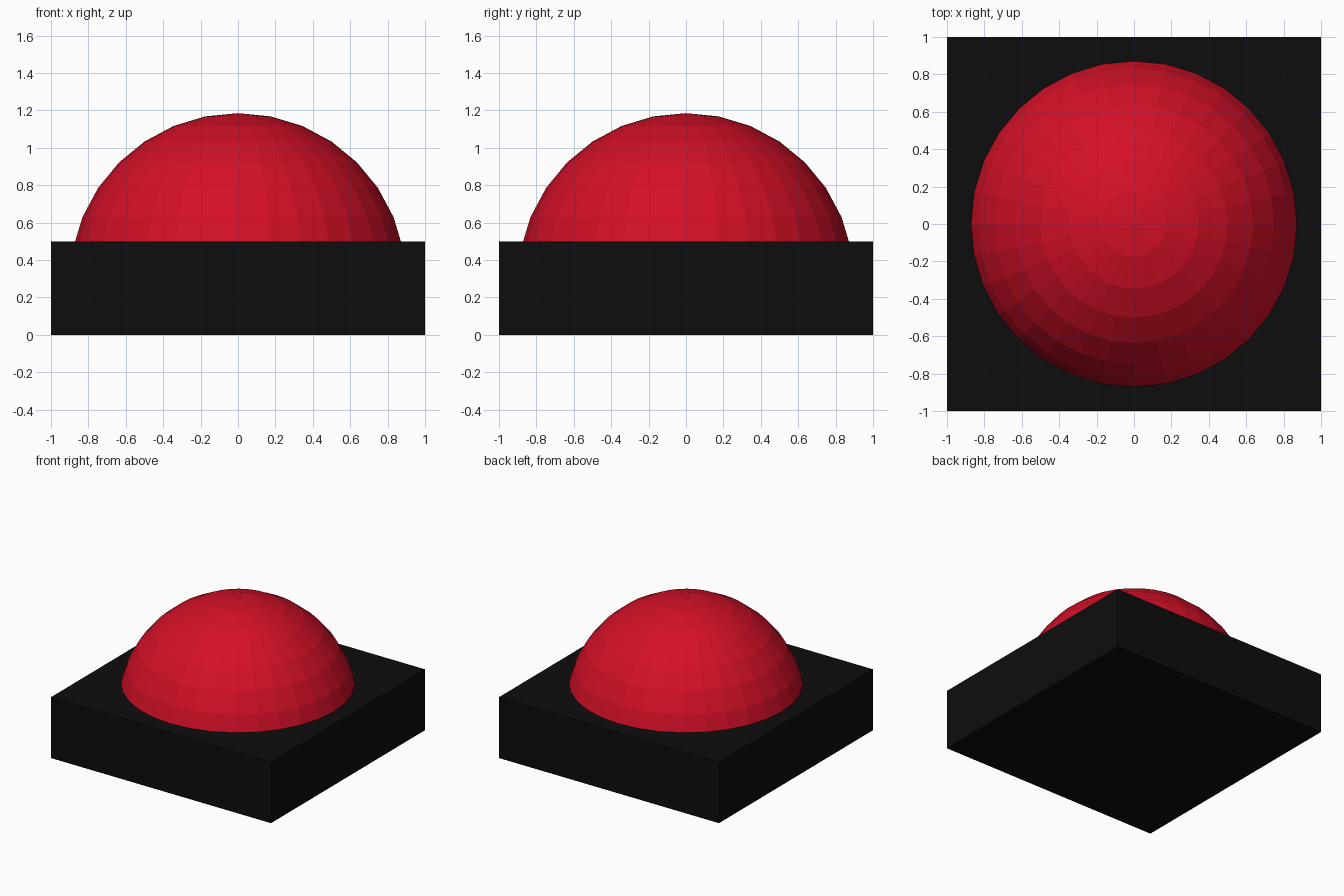
import bpy, bmesh

if "Cube" in bpy.data.objects:
    bpy.data.objects.remove(bpy.data.objects["Cube"])


def paint(obj, name, color):
    mat = bpy.data.materials.new(name)
    mat.diffuse_color = (*color, 1.0)
    mat.use_nodes = True
    mat.node_tree.nodes["Principled BSDF"].inputs["Base Color"].default_value = mat.diffuse_color
    obj.data.materials.append(mat)


# Square base block
bpy.ops.mesh.primitive_cube_add(size=1, location=(0, 0, 0.25))
base = bpy.context.object
base.name = "base"
base.scale = (2, 2, 0.5)
bpy.ops.object.transform_apply(location=True, rotation=False, scale=True)
paint(base, "black", (0.004, 0.004, 0.004))

# Faceted push dome: a sphere set into the base, trimmed flush with its top
bpy.ops.mesh.primitive_uv_sphere_add(segments=32, ring_count=16, radius=0.9,
                                     location=(0, 0, 0.285))
dome = bpy.context.object
dome.name = "button_dome"
bpy.ops.object.transform_apply(location=True, rotation=False, scale=False)
bm = bmesh.new()
bm.from_mesh(dome.data)
bmesh.ops.bisect_plane(bm, geom=bm.verts[:] + bm.edges[:] + bm.faces[:],
                       plane_co=(0, 0, 0.5), plane_no=(0, 0, 1),
                       clear_inner=True)
bm.to_mesh(dome.data)
bm.free()
paint(dome, "red", (0.65, 0.005, 0.02))
